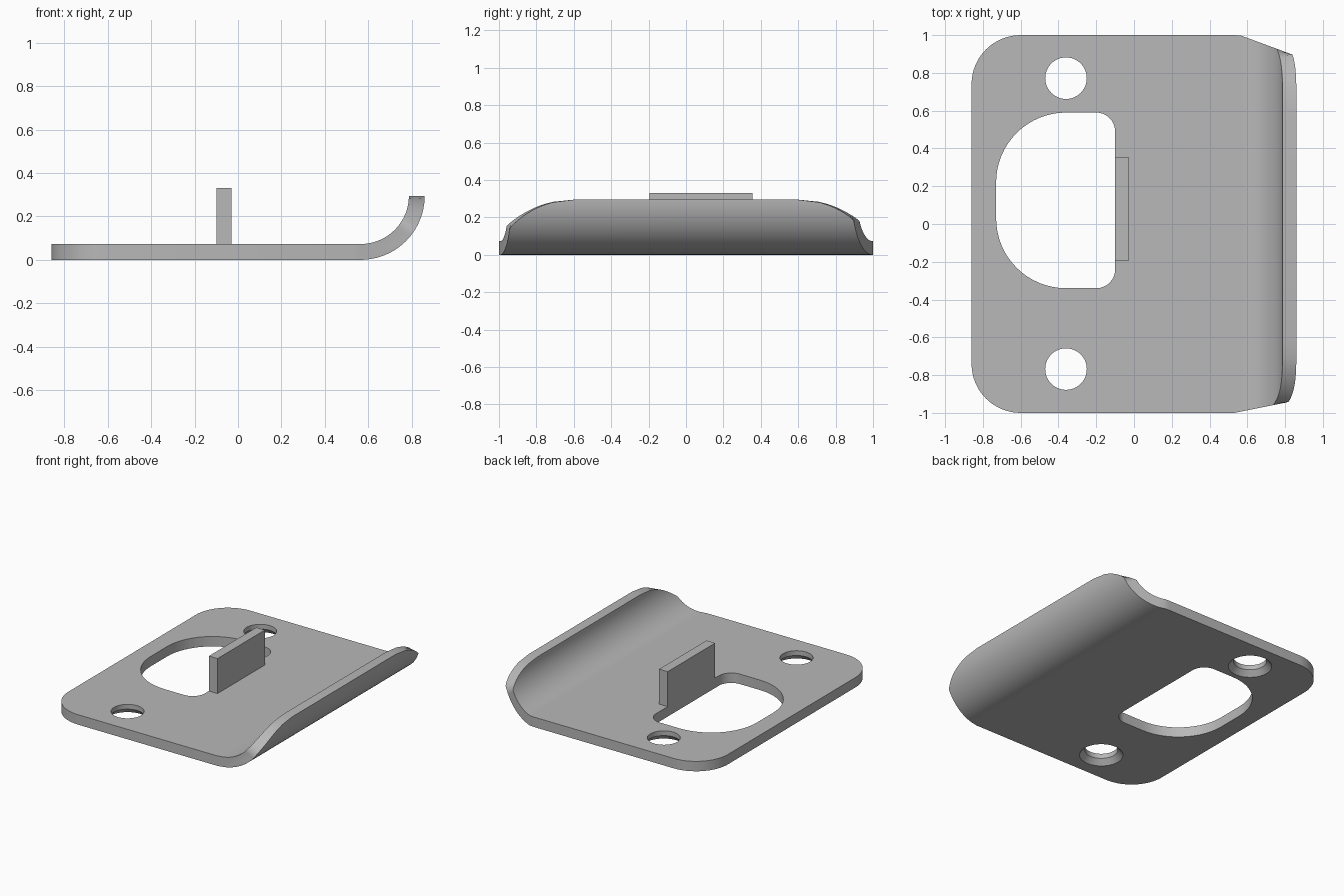
import bpy, bmesh, math

cube = bpy.data.objects.get("Cube")
if cube:
    bpy.data.objects.remove(cube, do_unlink=True)

steel = bpy.data.materials.new("brushed grey steel")
steel.use_nodes = True
GREY = (0.48, 0.48, 0.48, 1)
steel.diffuse_color = GREY
steel.node_tree.nodes["Principled BSDF"].inputs["Base Color"].default_value = GREY

THICK = 0.073          # sheet thickness
LEFT, BEND = -0.86, 0.565
OUTER = 0.295          # outer bend radius and lip height
INNER = OUTER - THICK
CORNER = 0.26          # rounded corner radius


def add_object(name, bm):
    bmesh.ops.recalc_face_normals(bm, faces=bm.faces)
    mesh = bpy.data.meshes.new(name)
    bm.to_mesh(mesh)
    bm.free()
    mesh.materials.append(steel)
    obj = bpy.data.objects.new(name, mesh)
    bpy.context.collection.objects.link(obj)
    return obj


def loft(name, rings):
    """Skin matching closed rings and cap both ends."""
    bm = bmesh.new()
    loops = [[bm.verts.new(p) for p in ring] for ring in rings]
    for a, b in zip(loops, loops[1:]):
        for i in range(len(a)):
            j = (i + 1) % len(a)
            bm.faces.new((a[i], a[j], b[j], b[i]))
    bm.faces.new(loops[0])
    bm.faces.new(loops[-1])
    bmesh.ops.recalc_face_normals(bm, faces=bm.faces)
    bmesh.ops.dissolve_limit(bm, angle_limit=math.radians(0.4),
                             verts=bm.verts, edges=bm.edges)
    return add_object(name, bm)


def half_width(x, z, side, radius):
    """Sheet edge: slanted trim in plan, large rounding at the lip top."""
    start, slope = (0.56, 0.37) if side > 0 else (0.53, 0.2)
    y = min(1.0, 1.0 - slope * (x - start))
    drop = OUTER - z
    if drop < radius:
        y = min(y, 0.6 + math.sqrt(max(0, radius ** 2 - (radius - drop) ** 2)))
    return side * y


def section(top, bottom):
    (xt, zt), (xb, zb) = top, bottom
    return [(xt, half_width(xt, zt, 1, 0.53), zt),
            (xt, half_width(xt, zt, -1, 0.53), zt),
            (xb, half_width(xb, zb, -1, 0.46), zb),
            (xb, half_width(xb, zb, 1, 0.46), zb)]


# Flat plate with rounded corners, continuing into the curved lip
rings = []
for i in range(17):
    a = math.pi / 2 * i / 16
    x = LEFT + CORNER * (1 - math.cos(a))
    y = 1 - CORNER * (1 - math.sin(a))
    rings.append([(x, y, THICK), (x, -y, THICK), (x, -y, 0), (x, y, 0)])
rings.append(section((0.53, THICK), (0.53, 0)))
for i in range(33):
    a = math.pi / 2 * i / 32
    s, c = math.sin(a), math.cos(a)
    rings.append(section((BEND + INNER * s, OUTER - INNER * c),
                         (BEND + OUTER * s, OUTER - OUTER * c)))
plate = loft("strike_plate", rings)


def rounded_outline(x0, x1, y0, y1, left_r, right_r, z):
    corners = [(x1, y1, right_r, 0), (x0, y1, left_r, 1),
               (x0, y0, left_r, 2), (x1, y0, right_r, 3)]
    pts = []
    for x, y, r, quarter in corners:
        cx = x - r if x == x1 else x + r
        cy = y - r if y == y1 else y + r
        for i in range(17):
            a = math.pi / 2 * (quarter + i / 16)
            pts.append((cx + r * math.cos(a), cy + r * math.sin(a), z))
    return pts


def circle(x, y, r, z):
    return [(x + r * math.cos(math.tau * i / 48),
             y + r * math.sin(math.tau * i / 48), z) for i in range(48)]


# Latch opening and two screw holes countersunk from below
cutters = [loft("opening_cutter", [
    rounded_outline(-0.73, -0.10, -0.34, 0.59, 0.37, 0.1, z) for z in (-0.1, 0.2)])]
for y in (0.772, -0.768):
    cutters.append(loft("screw_hole_cutter", [
        circle(-0.36, y, r, z) for r, z in
        ((0.145, -0.1), (0.145, 0), (0.11, 0.038), (0.11, 0.2))]))

bpy.context.view_layer.objects.active = plate
for cutter in cutters:
    cutter.hide_render = True
    mod = plate.modifiers.new("cut", 'BOOLEAN')
    mod.operation = 'DIFFERENCE'
    mod.solver = 'EXACT'
    mod.object = cutter
    bpy.ops.object.modifier_apply(modifier=mod.name)
for cutter in cutters:
    bpy.data.objects.remove(cutter, do_unlink=True)

# Upright tab beside the opening
loft("upright_tab", [[(-0.10, -0.195, z), (-0.03, -0.195, z),
                      (-0.03, 0.355, z), (-0.10, 0.355, z)] for z in (THICK, 0.33)])

# Smooth curved walls, crisp edges
bpy.ops.object.select_all(action='DESELECT')
plate.select_set(True)
bpy.context.view_layer.objects.active = plate
bpy.ops.object.shade_smooth_by_angle(angle=math.radians(30))
